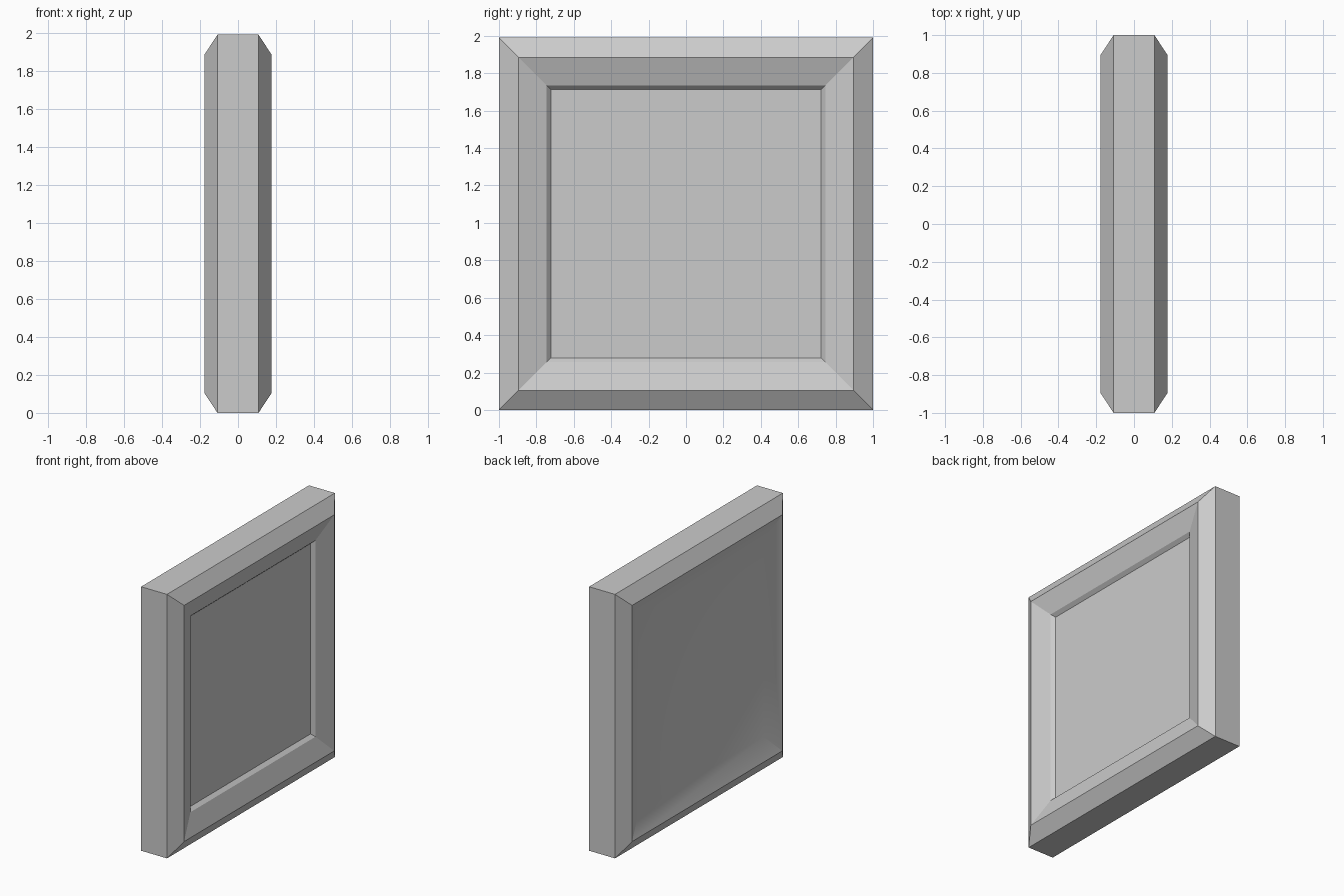
import bpy, bmesh, math

if "Cube" in bpy.data.objects:
    bpy.data.objects.remove(bpy.data.objects["Cube"])

# Square rings swept from the back face to the front face: (x, half width)
RINGS = [
    (-0.125, 0.745),  # back dish floor
    (-0.177, 0.895),  # back rim
    (-0.108, 1.0),    # back outer chamfer
    (0.108, 1.0),     # front outer chamfer
    (0.177, 0.895),   # front rim
    (0.125, 0.745),   # front dish, edge of recess
    (0.099, 0.722),   # recess floor
]
MID_Z = 0.995


def ring(bm, x, h):
    hz = h - 0.005
    return [bm.verts.new((x, sy * h, MID_Z + sz * hz))
            for sy, sz in ((-1, -1), (1, -1), (1, 1), (-1, 1))]


bm = bmesh.new()
loops = [ring(bm, x, h) for x, h in RINGS]

# Bands between neighbouring rings
for a, b in zip(loops, loops[1:]):
    for i in range(4):
        j = (i + 1) % 4
        bm.faces.new((a[i], a[j], b[j], b[i]))

# Flat back and recessed front panel
bm.faces.new(loops[0])
bm.faces.new(loops[-1])
bmesh.ops.recalc_face_normals(bm, faces=bm.faces)

mesh = bpy.data.meshes.new("framed_panel")
bm.to_mesh(mesh)
bm.free()
panel = bpy.data.objects.new("framed_panel", mesh)
bpy.context.collection.objects.link(panel)

# Soft shading on the shallow dishes, crisp chamfers
bpy.context.view_layer.objects.active = panel
panel.select_set(True)
bpy.ops.object.shade_smooth_by_angle(angle=math.radians(25))
